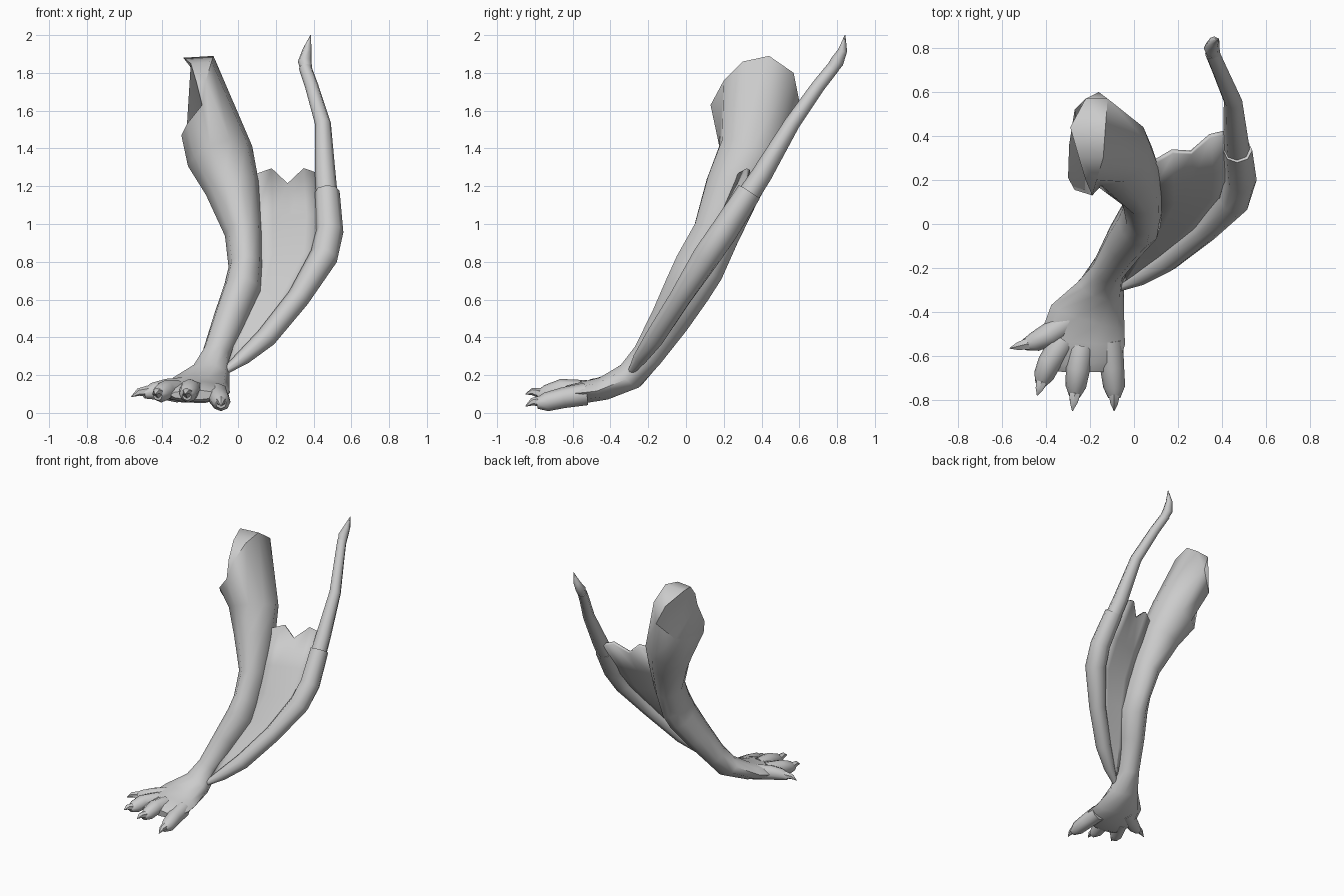
import bpy, bmesh, math
from mathutils import Vector

if "Cube" in bpy.data.objects:
    bpy.data.objects.remove(bpy.data.objects["Cube"])


def finish(bm, name, angle=50):
    bmesh.ops.remove_doubles(bm, verts=bm.verts, dist=0.0008)
    bmesh.ops.recalc_face_normals(bm, faces=bm.faces)
    me = bpy.data.meshes.new(name)
    bm.to_mesh(me)
    bm.free()
    ob = bpy.data.objects.new(name, me)
    bpy.context.collection.objects.link(ob)
    bpy.ops.object.select_all(action='DESELECT')
    bpy.context.view_layer.objects.active = ob
    ob.select_set(True)
    bpy.ops.object.shade_smooth_by_angle(angle=math.radians(angle))
    return ob


def rings_along(path, n, ref):
    """Elliptical rings (x, y, z, radius along ref, other radius) square to the path."""
    pts = [Vector(p[:3]) for p in path]
    out = []
    for i, p in enumerate(path):
        t = (pts[min(i + 1, len(pts) - 1)] - pts[max(i - 1, 0)]).normalized()
        u = Vector(ref)
        u = (u - t * u.dot(t)).normalized()
        v = t.cross(u)
        ra, rb = p[3], p[-1]
        out.append([pts[i] + u * ra * math.cos(a) + v * rb * math.sin(a)
                    for a in (2 * math.pi * k / n for k in range(n))])
    return out


def skin(name, rings, angle=50):
    bm = bmesh.new()
    vs = [[bm.verts.new(c) for c in r] for r in rings]
    n = len(vs[0])
    for a, b in zip(vs, vs[1:]):
        for k in range(n):
            bm.faces.new((a[k], a[(k + 1) % n], b[(k + 1) % n], b[k]))
    bm.faces.new(vs[0])
    bm.faces.new(vs[-1])
    return finish(bm, name, angle)


def tube(name, path, n=8, ref=(0, 0, 1)):
    return skin(name, rings_along(path, n, ref))


# Arm and palm: oblique cut shoulder rim, then rings down to the palm
rim = [(-.13, .44, 1.89), (-.14, .30, 1.86), (-.17, .20, 1.76), (-.19, .13, 1.63),
       (-.27, .155, 1.53), (-.30, .21, 1.47), (-.295, .36, 1.46), (-.27, .52, 1.53),
       (-.16, .60, 1.65), (-.12, .57, 1.80)]
lip_x = [-.29, -.25, -.22, -.19, -.27, -.30, -.295, -.27, -.16, -.22]
lip = [(x, p[1], p[2] - .01 * (x != p[0])) for x, p in zip(lip_x, rim)]
arm = [(-.095, .33, 1.36, .18, .17), (-.03, .25, 1.19, .145, .155),
       (.03, .16, .95, .10, .13), (.04, .07, .77, .09, .14), (.025, .01, .66, .10, .13),
       (-.04, -.08, .50, .09, .11), (-.115, -.2, .31, .075, .085),
       (-.15, -.29, .20, .11, .08), (-.21, -.42, .135, .175, .065),
       (-.235, -.53, .11, .195, .06), (-.23, -.63, .10, .165, .045),
       (-.23, -.67, .095, .13, .025)]
skin("arm_and_palm", [[Vector(c) for c in r] for r in (lip, rim)]
     + rings_along(arm, 10, (1, 0, 0)))

# Toes, each with a rounded end and a pointed claw
toes = [
    ([(-.28, -.43, .13, .06), (-.38, -.50, .125, .055), (-.45, -.535, .115, .045),
      (-.50, -.55, .10, .025)], (-.565, -.565, .085)),
    ([(-.32, -.53, .115, .06), (-.385, -.63, .12, .053), (-.41, -.69, .10, .047),
      (-.425, -.73, .09, .025)], (-.44, -.78, .10)),
    ([(-.24, -.56, .115, .06), (-.255, -.66, .125, .055), (-.265, -.74, .10, .047),
      (-.27, -.785, .09, .025)], (-.28, -.85, .10)),
    ([(-.11, -.53, .10, .06), (-.10, -.65, .08, .055), (-.09, -.74, .058, .05),
      (-.09, -.79, .05, .028)], (-.09, -.85, .035)),
]
for i, (path, tip) in enumerate(toes, 1):
    tube(f"toe_{i}", path)
    a, b, t = Vector(path[2][:3]), Vector(path[3][:3]), Vector(tip)
    root = a.lerp(b, .6) + Vector((0, 0, .008))
    mid = root.lerp(t, .55) + Vector((0, 0, .012))
    tube(f"toe_claw_{i}", [(*root, .03), (*mid, .02), (*t, .002)], 6)

# Lower wing finger, swelling towards its joint
tube("wing_finger_lower", [(-.07, -.29, .22, .018), (.03, -.24, .295, .04),
                           (.15, -.165, .40, .055), (.32, -.03, .61, .06),
                           (.455, .11, .83, .075), (.485, .20, .96, .073),
                           (.472, .335, 1.17, .066)], 8, (0, 1, 0))

# Upper wing finger with its hooked end claw
tube("wing_finger_upper", [(.475, .28, 1.08, .06), (.462, .40, 1.26, .055),
                           (.45, .56, 1.53, .042), (.39, .70, 1.73, .036),
                           (.355, .78, 1.83, .034)], 8, (1, 0, 0))
tube("wing_finger_claw", [(.365, .76, 1.80, .03), (.353, .80, 1.86, .036),
                          (.365, .83, 1.92, .024), (.385, .842, 2.0, .002)], 8, (1, 0, 0))

# Wing membrane: rows from wrist to ragged top edge, between arm and finger
rows = [((-.06, -.28, .23), (-.03, -.27, .25)), ((0, -.13, .42), (.15, -.15, .42)),
        ((.08, .01, .66), (.31, .0, .66)), ((.10, .09, .84), (.43, .13, .84)),
        ((.09, .17, 1.02), (.45, .26, 1.04)), ((.09, .28, 1.26), (.43, .42, 1.26))]
ragged = [0, .03, -.05, .03, 0]
bm = bmesh.new()
grid = []
for r, (a, b) in enumerate(rows):
    line = []
    for k in range(5):
        p = Vector(a).lerp(Vector(b), k / 4)
        if r == len(rows) - 1:
            p += Vector((0, ragged[k] * .5, ragged[k]))
        line.append(bm.verts.new(p))
    grid.append(line)
for a, b in zip(grid, grid[1:]):
    for k in range(4):
        bm.faces.new((a[k], a[k + 1], b[k + 1], b[k]))
web = finish(bm, "wing_membrane", 40)
mod = web.modifiers.new("thickness", 'SOLIDIFY')
mod.thickness = .022
mod.offset = 0
